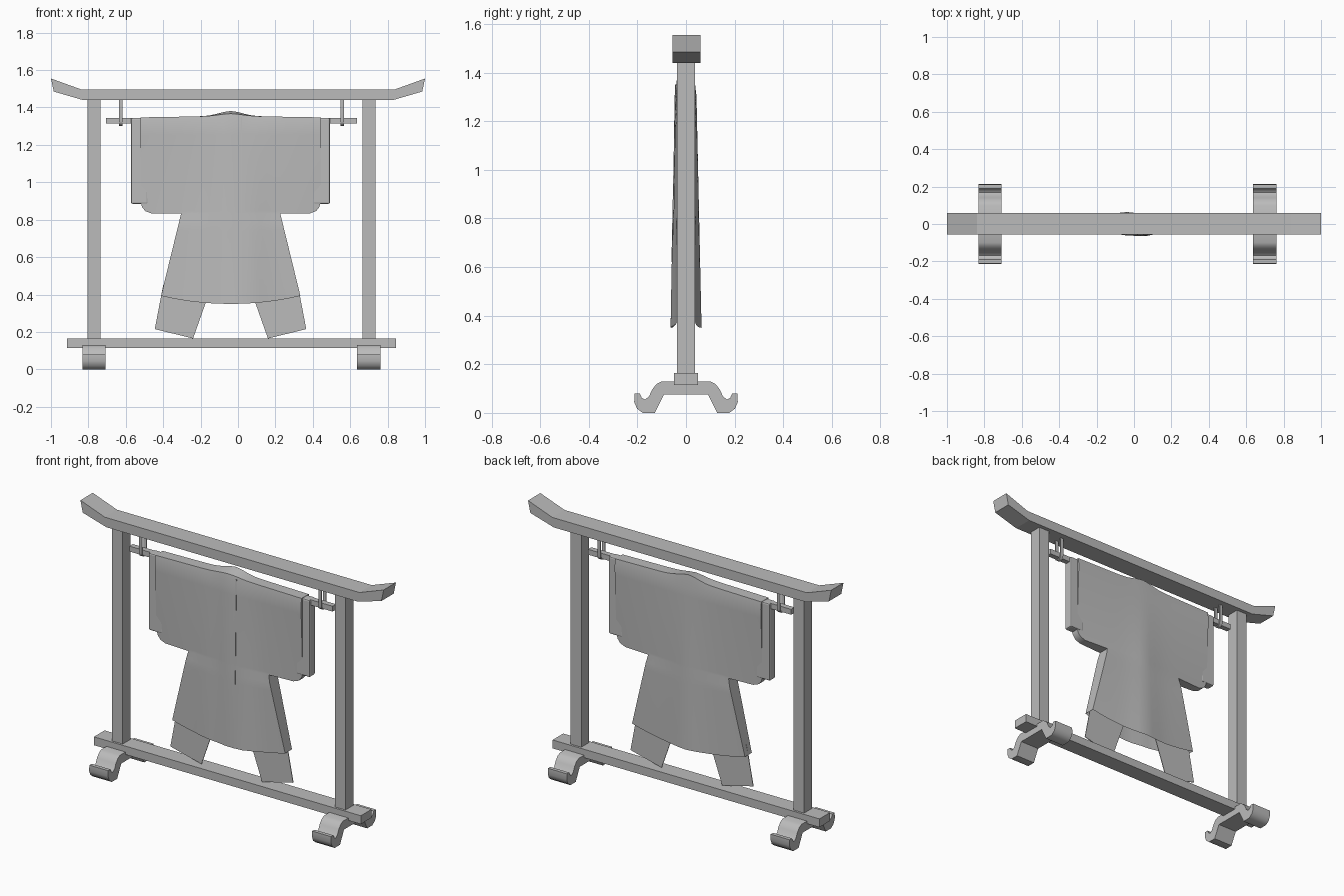
import bpy, bmesh, math
from mathutils import Vector

cube = bpy.data.objects.get("Cube")
if cube:
    bpy.data.objects.remove(cube, do_unlink=True)

mat = bpy.data.materials.new("plain grey")
mat.use_nodes = True
GREY = (0.5, 0.5, 0.5, 1)
mat.diffuse_color = GREY
mat.node_tree.nodes["Principled BSDF"].inputs["Base Color"].default_value = GREY

CX = -0.035  # middle of the stand; the top beam is centred on zero


def finish(name, bm, smooth=None):
    bmesh.ops.recalc_face_normals(bm, faces=bm.faces)
    mesh = bpy.data.meshes.new(name)
    bm.to_mesh(mesh)
    bm.free()
    mesh.materials.append(mat)
    obj = bpy.data.objects.new(name, mesh)
    bpy.context.collection.objects.link(obj)
    if smooth:
        bpy.ops.object.select_all(action="DESELECT")
        obj.select_set(True)
        bpy.context.view_layer.objects.active = obj
        bpy.ops.object.shade_smooth_by_angle(angle=math.radians(smooth))
    return obj


def prism(name, points, depth, smooth=None):
    """Extrude a closed outline of 3D points along a depth vector."""
    bm = bmesh.new()
    face = bm.faces.new([bm.verts.new(p) for p in points])
    ext = bmesh.ops.extrude_face_region(bm, geom=[face])
    moved = [g for g in ext["geom"] if isinstance(g, bmesh.types.BMVert)]
    bmesh.ops.translate(bm, verts=moved, vec=Vector(depth))
    return finish(name, bm, smooth)


def box(name, x0, x1, y0, y1, z0, z1):
    return prism(name, [(x0, y0, z0), (x1, y0, z0), (x1, y1, z0), (x0, y1, z0)],
                 (0, 0, z1 - z0))


# Top beam with upturned ends
half = [(0.83, 1.44), (0.985, 1.485), (1, 1.555), (0.84, 1.497)]
outline = half + [(-x, z) for x, z in reversed(half)]
prism("top_beam", [(x, -0.056, z) for x, z in outline], (0, 0.116, 0))

# Lower beam and hanging rod
box("bottom_beam", CX - 0.88, CX + 0.88, -0.05, 0.05, 0.115, 0.165)
box("hanging_rod", CX - 0.67, CX + 0.67, -0.016, 0.016, 1.313, 1.345)

# Scrolled foot outline, mirrored front to back
foot = [(0.10, 0.13), (0.122, 0.118), (0.14, 0.095), (0.152, 0.068), (0.168, 0.055),
        (0.182, 0.062), (0.19, 0.08), (0.212, 0.08), (0.213, 0.045), (0.202, 0.018),
        (0.178, 0), (0.128, 0), (0.09, 0.076)]
foot += [(-y, z) for y, z in reversed(foot)]

# Strap loop that carries the rod: outer curve, then the inner one back
def loop(r):
    arc = [math.pi * i / 8 for i in range(9)]
    return [(r, 1.45)] + [(r * math.cos(a), 1.327 - r * math.sin(a)) for a in arc] + [(-r, 1.45)]

strap = loop(0.025) + loop(0.018)[::-1]

# Parts repeated on the two sides
for side, s in (("right", -1), ("left", 1)):
    px = CX + s * 0.735
    box(side + "_post", px - 0.035, px + 0.035, -0.037, 0.037, 0.16, 1.445)
    prism(side + "_foot", [(px - 0.0625, y, z) for y, z in foot], (0.125, 0, 0), 40)
    hx = CX + s * 0.592
    prism(side + "_strap", [(hx - 0.01, y, z) for y, z in strap], (0.02, 0, 0), 40)

    # Under-robe sleeve showing past the outer sleeve
    a, b = sorted((CX - 0.005 + s * 0.44, CX - 0.005 + s * 0.532))
    sleeve = box(side + "_under_sleeve", a, b, -0.027, 0.027, 0.885, 1.345)
    bev = sleeve.modifiers.new("soft edge", "BEVEL")
    bev.width, bev.segments = 0.008, 2

    # Under-robe flap below the hem
    flap = [(0.36, 0.45), (0.405, 0.215), (0.2, 0.165), (0.11, 0.42)]
    prism(side + "_flap", [(CX - 0.005 + s * x, -0.002, z) for x, z in flap], (0, 0.004, 0))


# Outer robe: front and back cloth on one grid, joined along the outline
ARMPIT, TOP = 0.833, 1.355
INNER, OUTER, SLEEVE = 14, 6, 0.482
SKIRT_ROWS, BODY_ROWS = 10, 14


def bump(x, centre, width):
    return math.exp(-((x - centre) / width) ** 2)


def cloth_point(row, col, front):
    c = col - INNER / 2
    t = c / (INNER / 2)
    body = row >= SKIRT_ROWS
    if body:
        k = (row - SKIRT_ROWS) / BODY_ROWS
        z = ARMPIT + (TOP - ARMPIT) * k ** 1.4
        x = 0.265 * t
        if abs(t) > 1:
            drop = max(0, 1 - (z - ARMPIT) / 0.07)      # rounded lower corner
            width = SLEEVE - 0.06 * (1 - math.sqrt(1 - drop * drop))
            f = (abs(c) - INNER / 2) / OUTER
            x = math.copysign(0.265 + (width - 0.265) * f, t)
    else:
        k = row / SKIRT_ROWS
        hem = 0.35 + 0.043 * t * t
        z = hem + (ARMPIT - hem) * k
        x = t * (0.383 + (0.265 - 0.383) * (z - 0.35) / (ARMPIT - 0.35))
    fall = (TOP - z) / (TOP - 0.35)
    edge = min(1, abs(x) / SLEEVE)
    # centre swells toward the hem, sleeves thin toward their lower edge
    d = 0.042 + 0.012 * fall * (1 - edge) - 0.034 * fall * edge * (1.2 if body else 0.5)
    if front:
        d += fall * (0.016 * bump(x, 0.1, 0.08) + 0.006 * bump(x, -0.13, 0.06))
        d += 0.004 * bump(x, 0, 0.05)
    else:
        d += 0.01 * fall * bump(x, 0, 0.1)
    if row == SKIRT_ROWS + BODY_ROWS:
        z += (0.012 if front else 0.026) * bump(x, 0, 0.085) - 0.008 * edge
        d -= 0.008
    return (CX - 0.004 + x, -d if front else d, z)


bm = bmesh.new()
verts = {}


def vert(row, col, front):
    key = (row, col, front)
    if key not in verts:
        verts[key] = bm.verts.new(cloth_point(*key))
    return verts[key]


cells = [(r, c) for r in range(SKIRT_ROWS + BODY_ROWS) for c in range(-OUTER, INNER + OUTER)
         if r >= SKIRT_ROWS or 0 <= c < INNER]
edges = {}
for r, c in cells:
    ring = [(r, c), (r, c + 1), (r + 1, c + 1), (r + 1, c)]
    for front in (True, False):
        bm.faces.new([vert(*p, front) for p in ring])
    for p, q in zip(ring, ring[1:] + ring[:1]):
        key = tuple(sorted((p, q)))
        edges[key] = edges.get(key, 0) + 1
# Close the outline everywhere except the open hem
for (p, q), uses in edges.items():
    if uses == 1 and not p[0] == q[0] == 0:
        bm.faces.new([vert(*p, True), vert(*q, True), vert(*q, False), vert(*p, False)])
finish("outer_robe", bm, 45)

# Lapel edge of the overlapping front
lapel = []
for i in range(9):
    z = 0.62 + 0.73 * i / 8
    lapel.append((CX + 0.05, -0.0445 - 0.021 * (TOP - z), z))
lapel += [(x, y + 0.003, z) for x, y, z in reversed(lapel)]
prism("lapel_edge", lapel, (0.006, 0, 0))
